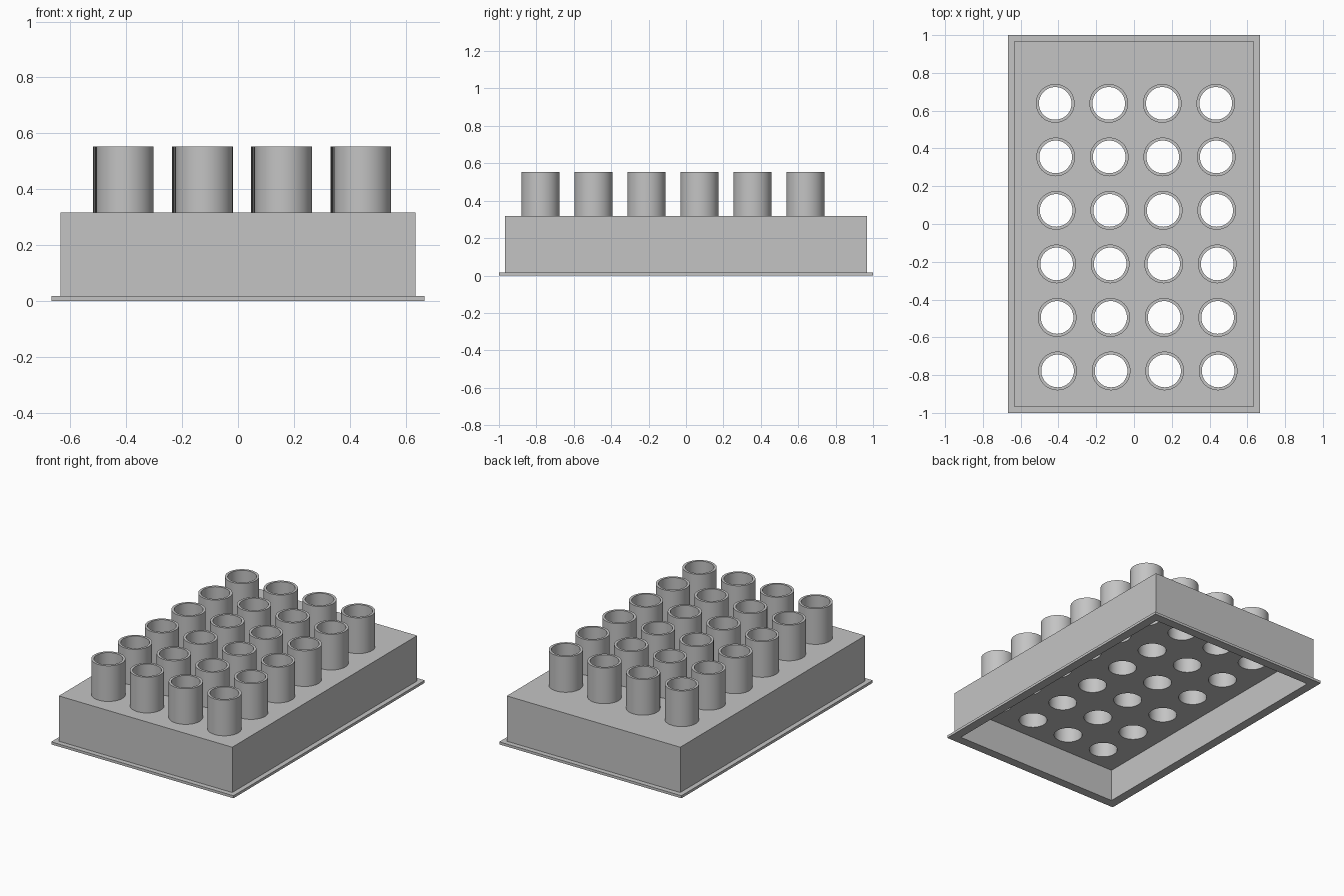
import bpy, bmesh, math

cube = bpy.data.objects.get("Cube")
if cube:
    bpy.data.objects.remove(cube, do_unlink=True)

# Single grey material
grey = bpy.data.materials.new("light_grey")
grey.use_nodes = True
grey.diffuse_color = (0.55, 0.55, 0.55, 1)
grey.node_tree.nodes["Principled BSDF"].inputs["Base Color"].default_value = (0.55, 0.55, 0.55, 1)

SEGMENTS = 48
ROOF_Z, CEILING_Z, TUBE_TOP = 0.317, 0.215, 0.553
OUTER_R, BORE_R = 0.1025, 0.0865
PITCH = 0.2833


def add_object(name, mesh, location=(0, 0, 0)):
    obj = bpy.data.objects.new(name, mesh)
    obj.location = location
    bpy.context.collection.objects.link(obj)
    return obj


def bridge(bm, a, b):
    n = len(a)
    for i in range(n):
        j = (i + 1) % n
        bm.faces.new((a[i], a[j], b[j], b[i]))


def finish(bm, name):
    mesh = bpy.data.meshes.new(name)
    bm.to_mesh(mesh)
    bm.free()
    mesh.materials.append(grey)
    return mesh


# Tube positions: a grid with a slight sideways lean between rows
spots = []
for row in range(6):
    for col in range(4):
        spots.append((-0.4045 + col * PITCH - row * 0.0025, -0.778 + row * PITCH))

# Tray: hollow open-bottomed box with a thin rim flange
bm = bmesh.new()
sections = [(0.667, 1.0, 0), (0.667, 1.0, 0.017), (0.635, 0.967, 0.017),
            (0.635, 0.967, ROOF_Z), (0.607, 0.94, CEILING_Z), (0.607, 0.94, 0)]
loops = [[bm.verts.new((sx * x, sy * y, z)) for sx, sy in ((-1, -1), (1, -1), (1, 1), (-1, 1))]
         for x, y, z in sections]
for a, b in ((0, 1), (1, 2), (2, 3), (4, 5), (5, 0)):
    bridge(bm, loops[a], loops[b])
bm.faces.new(loops[3])
bm.faces.new(loops[4])
bmesh.ops.recalc_face_normals(bm, faces=bm.faces)
tray = add_object("tray", finish(bm, "tray"))

# Bores through the tray roof
bm = bmesh.new()
for x, y in spots:
    made = bmesh.ops.create_cone(bm, cap_ends=True, segments=SEGMENTS,
                                 radius1=BORE_R, radius2=BORE_R, depth=0.3)
    bmesh.ops.translate(bm, verts=made["verts"], vec=(x, y, 0.27))
cutter = add_object("bore_cutter", finish(bm, "bore_cutter"))
cutter.hide_render = True
cut = tray.modifiers.new("bores", "BOOLEAN")
cut.operation, cut.solver, cut.object = "DIFFERENCE", "EXACT", cutter
bpy.context.view_layer.objects.active = tray
tray.select_set(True)
bpy.ops.object.modifier_apply(modifier=cut.name)
bpy.data.objects.remove(cutter, do_unlink=True)

# Tube: outer wall, flat lip and inner wall, shared by every copy
bm = bmesh.new()
rings = []
for r, z in ((OUTER_R, ROOF_Z), (OUTER_R, TUBE_TOP), (BORE_R, TUBE_TOP), (BORE_R, ROOF_Z)):
    rings.append([bm.verts.new((r * math.cos(math.tau * i / SEGMENTS),
                                r * math.sin(math.tau * i / SEGMENTS), z))
                  for i in range(SEGMENTS)])
for a, b in zip(rings, rings[1:]):
    bridge(bm, a, b)
tube_mesh = finish(bm, "tube")
tubes = [add_object(f"tube_{i + 1}", tube_mesh, (x, y, 0)) for i, (x, y) in enumerate(spots)]

# Smooth round walls, keep lips and corners crisp
tubes[0].select_set(True)
bpy.ops.object.shade_smooth_by_angle(angle=math.radians(30))
